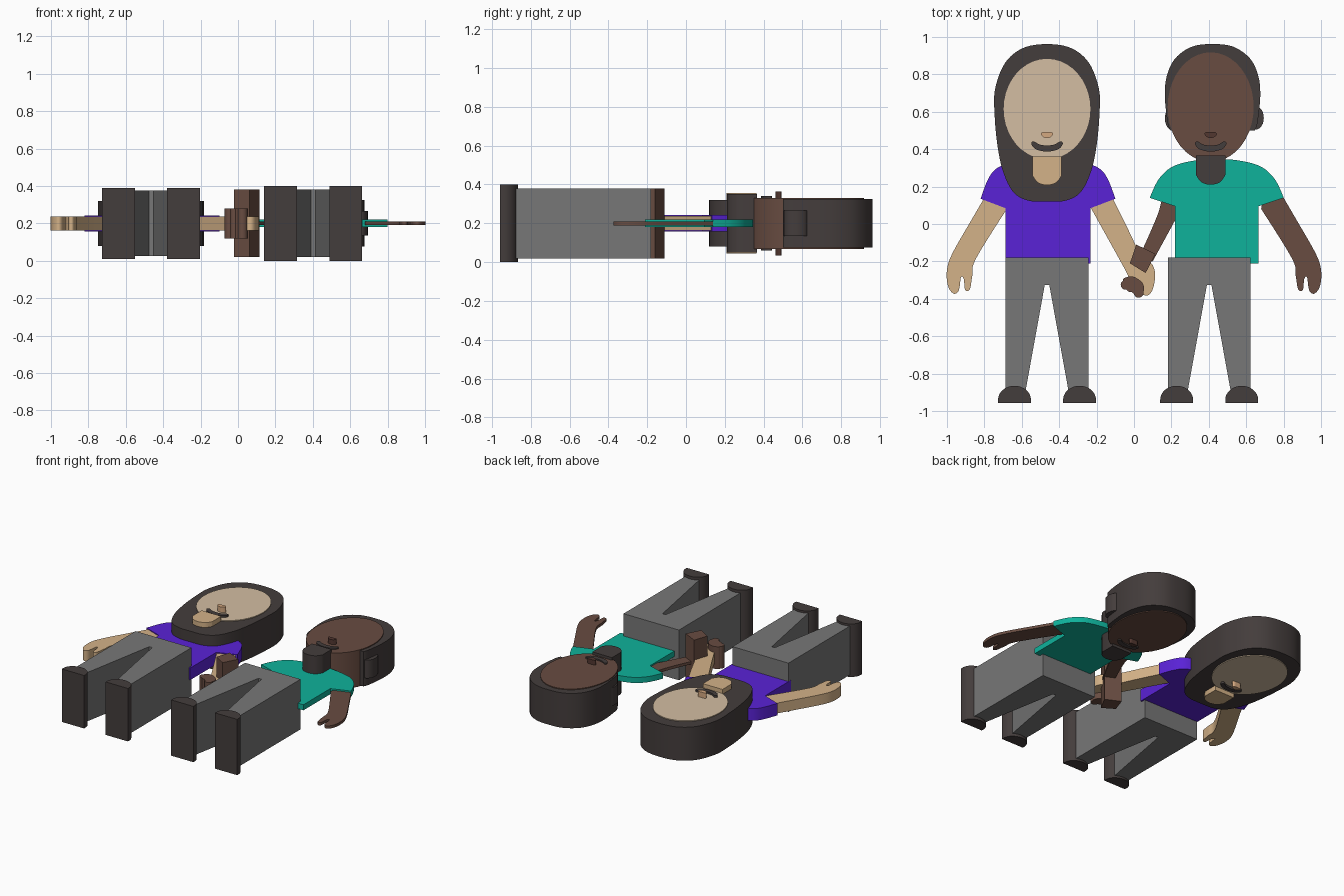
import bpy, bmesh, math
from mathutils import Vector

cube = bpy.data.objects.get("Cube")
if cube:
    bpy.data.objects.remove(cube, do_unlink=True)

MID = 0.2      # every part is a slab centred on this height
HER, HIM = -0.465, 0.41


def material(name, rgb):
    m = bpy.data.materials.new(name)
    lin = [((c / 255 + 0.055) / 1.055) ** 2.4 for c in rgb] + [1]
    m.use_nodes = True
    m.node_tree.nodes["Principled BSDF"].inputs["Base Color"].default_value = lin
    m.diffuse_color = lin
    return m


DARK = material("charcoal", (68, 61, 60))
GREY = material("trouser grey", (119, 119, 119))
PURPLE = material("purple", (90, 34, 214))
TEAL = material("teal", (15, 178, 155))
TAN = material("tan skin", (212, 178, 136))
PALE = material("pale face", (212, 190, 162))
BROWN = material("brown skin", (104, 76, 65))
NOSE_TAN = material("nose tan", (212, 168, 128))
NOSE_BROWN = material("nose brown", (82, 55, 48))


def smooth_outline(pts, steps=6):
    """Closed curve through the points; a third value marks a sharp corner."""
    out, n = [], len(pts)
    pos = [Vector(p[:2]) for p in pts]
    corner = [len(p) > 2 for p in pts]
    tangent = [Vector((0, 0)) if corner[i] else (pos[(i + 1) % n] - pos[i - 1]) / 2
               for i in range(n)]
    for i in range(n):
        j = (i + 1) % n
        count = 1 if corner[i] and corner[j] else steps
        for s in range(count):
            t = s / count
            out.append(pos[i] * (2 * t**3 - 3 * t**2 + 1) + tangent[i] * (t**3 - 2 * t**2 + t)
                       + pos[j] * (3 * t**2 - 2 * t**3) + tangent[j] * (t**3 - t**2))
    return out


def slab(name, outline, half, mat):
    """Extrude a flat outline to equal depth on both sides of the middle."""
    bm = bmesh.new()
    low = [bm.verts.new((p[0], p[1], MID - half)) for p in outline]
    face = bm.faces.new(low)
    top = bmesh.ops.extrude_face_region(bm, geom=[face])["geom"]
    moved = [g for g in top if isinstance(g, bmesh.types.BMVert)]
    bmesh.ops.translate(bm, verts=moved, vec=(0, 0, 2 * half))
    bmesh.ops.recalc_face_normals(bm, faces=bm.faces)
    mesh = bpy.data.meshes.new(name)
    bm.to_mesh(mesh)
    bm.free()
    mesh.materials.append(mat)
    ob = bpy.data.objects.new(name, mesh)
    bpy.context.collection.objects.link(ob)
    bpy.ops.object.select_all(action='DESELECT')
    ob.select_set(True)
    bpy.context.view_layer.objects.active = ob
    bpy.ops.object.shade_smooth_by_angle(angle=math.radians(35))
    return ob


def oval(cx, cy, rx, ry, n=40):
    return [(cx + rx * math.cos(2 * math.pi * i / n), cy + ry * math.sin(2 * math.pi * i / n))
            for i in range(n)]


def mirrored(axis, side):
    """Complete a half outline, given as offsets from the axis; centre points stay single."""
    right = [(axis + p[0], *p[1:]) for p in side]
    left = [(axis - p[0], *p[1:]) for p in reversed(side) if p[0] > 0]
    return smooth_outline(right + left)


# Trousers and shoes
for who, axis, width, leg_half, shoe_half in (("woman", HER, 0.222, 0.175, 0.19),
                                              ("man", 0.402, 0.22, 0.18, 0.2)):
    trousers = [(0.012, -0.325, 1), (0.118, -0.91, 1), (width, -0.91, 1), (width, -0.18, 1)]
    slab(who + "_trousers", mirrored(axis, trousers), leg_half, GREY)
    for side, s in (("right", -1), ("left", 1)):
        cx = axis + s * 0.174
        arch = [(cx - 0.088 * math.cos(math.pi * i / 16), -0.94 + 0.075 * math.sin(math.pi * i / 16))
                for i in range(17)]
        slab(f"{who}_{side}_shoe", [(cx - 0.088, -0.958)] + arch + [(cx + 0.088, -0.958)],
             shoe_half, DARK)

# Shirts with short flared sleeves
slab("woman_shirt", mirrored(-0.46, [
    (0, 0.335), (0.17, 0.33), (0.27, 0.30), (0.32, 0.24), (0.36, 0.135, 1),
    (0.228, 0.085, 1), (0.228, -0.21, 1)]), 0.043, PURPLE)
slab("man_shirt", mirrored(0.4425, [
    (0, 0.345), (0.1, 0.342), (0.23, 0.31), (0.31, 0.24), (0.358, 0.14, 1),
    (0.224, 0.095, 1), (0.224, -0.21, 1)]), 0.02, TEAL)

# Free arms, the same outline on opposite sides
arm = [(0.69, 0.14, 1), (0.80, 0.14, 1), (0.87, 0.02), (0.97, -0.155), (1.0, -0.245),
       (0.995, -0.33), (0.965, -0.372), (0.937, -0.355), (0.925, -0.285), (0.91, -0.295),
       (0.903, -0.352), (0.878, -0.35), (0.865, -0.28), (0.845, -0.185), (0.68, 0.08, 1)]
slab("man_left_arm", smooth_outline(arm), 0.01, BROWN)
slab("woman_right_arm", smooth_outline([(-p[0], *p[1:]) for p in arm]), 0.037, TAN)

# Joined arms and hands
slab("woman_left_arm", smooth_outline([
    (-0.23, 0.14, 1), (-0.11, 0.13, 1), (-0.05, 0.01), (0.03, -0.15), (0.10, -0.22),
    (0.112, -0.29), (0.095, -0.36), (0.06, -0.382), (0.0, -0.34), (-0.05, -0.24),
    (-0.23, 0.085, 1)]), 0.037, TAN)
slab("man_right_arm", smooth_outline([
    (0.15, 0.14, 1), (0.26, 0.10, 1), (0.225, 0.03), (0.10, -0.2, 1), (0.03, -0.17, 1),
    (0.08, -0.06), (0.13, 0.06)]), 0.01, BROWN)
slab("man_right_hand", [(-0.022, -0.21), (0.012, -0.11), (0.115, -0.16), (0.062, -0.262)],
     0.18, BROWN)
for i, (fx, fy) in enumerate([(-0.045, -0.325), (-0.018, -0.338), (0.008, -0.348), (0.025, -0.368)]):
    slab(f"man_right_finger_{i + 1}", oval(fx, fy, 0.026, 0.026, 16), 0.08, BROWN)
slab("man_right_knuckles", smooth_outline([
    (-0.06, -0.30), (-0.01, -0.28), (0.045, -0.315), (0.05, -0.36), (0.0, -0.345)]), 0.08, BROWN)

# Headscarf, face and chin of the woman
slab("woman_headscarf", mirrored(HER, [
    (0, 0.962), (0.13, 0.94), (0.225, 0.86), (0.278, 0.72), (0.28, 0.58), (0.265, 0.42),
    (0.235, 0.28), (0.18, 0.17), (0.1, 0.125), (0, 0.12)]), 0.12, DARK)
slab("woman_face", oval(HER, 0.615, 0.232, 0.268), 0.126, PALE)
slab("woman_neck", mirrored(HER, [
    (0.078, 0.362, 1), (0.078, 0.26, 1), (0.05, 0.222), (0, 0.208)]), 0.155, TAN)

# Hair, ears, face and neck of the man
slab("man_hair", mirrored(0.42, [
    (0, 0.962), (0.11, 0.948), (0.2, 0.885), (0.245, 0.79), (0.255, 0.68), (0.24, 0.54),
    (0.225, 0.5, 1), (0.15, 0.5, 1)]), 0.125, DARK)
slab("man_right_ear", oval(0.205, 0.565, 0.04, 0.062, 24), 0.065, DARK)
slab("man_left_ear", oval(0.652, 0.567, 0.042, 0.062, 24), 0.065, DARK)
slab("man_face", oval(HIM, 0.625, 0.23, 0.293), 0.131, BROWN)
slab("man_neck", mirrored(HIM, [
    (0.078, 0.365, 1), (0.078, 0.262, 1), (0.05, 0.224), (0, 0.21)]), 0.15, DARK)

# Noses and smiles
for who, axis, nose_mat in (("woman", HER, NOSE_TAN), ("man", HIM, NOSE_BROWN)):
    slab(who + "_nose", mirrored(axis, [
        (0, 0.492), (0.024, 0.491), (0.033, 0.48), (0.018, 0.464), (0, 0.46)]), 0.165, nose_mat)
    slab(who + "_mouth", mirrored(axis, [
        (0, 0.42), (0.04, 0.425), (0.072, 0.442), (0.084, 0.428), (0.06, 0.4), (0, 0.387)]),
        0.14, DARK)
